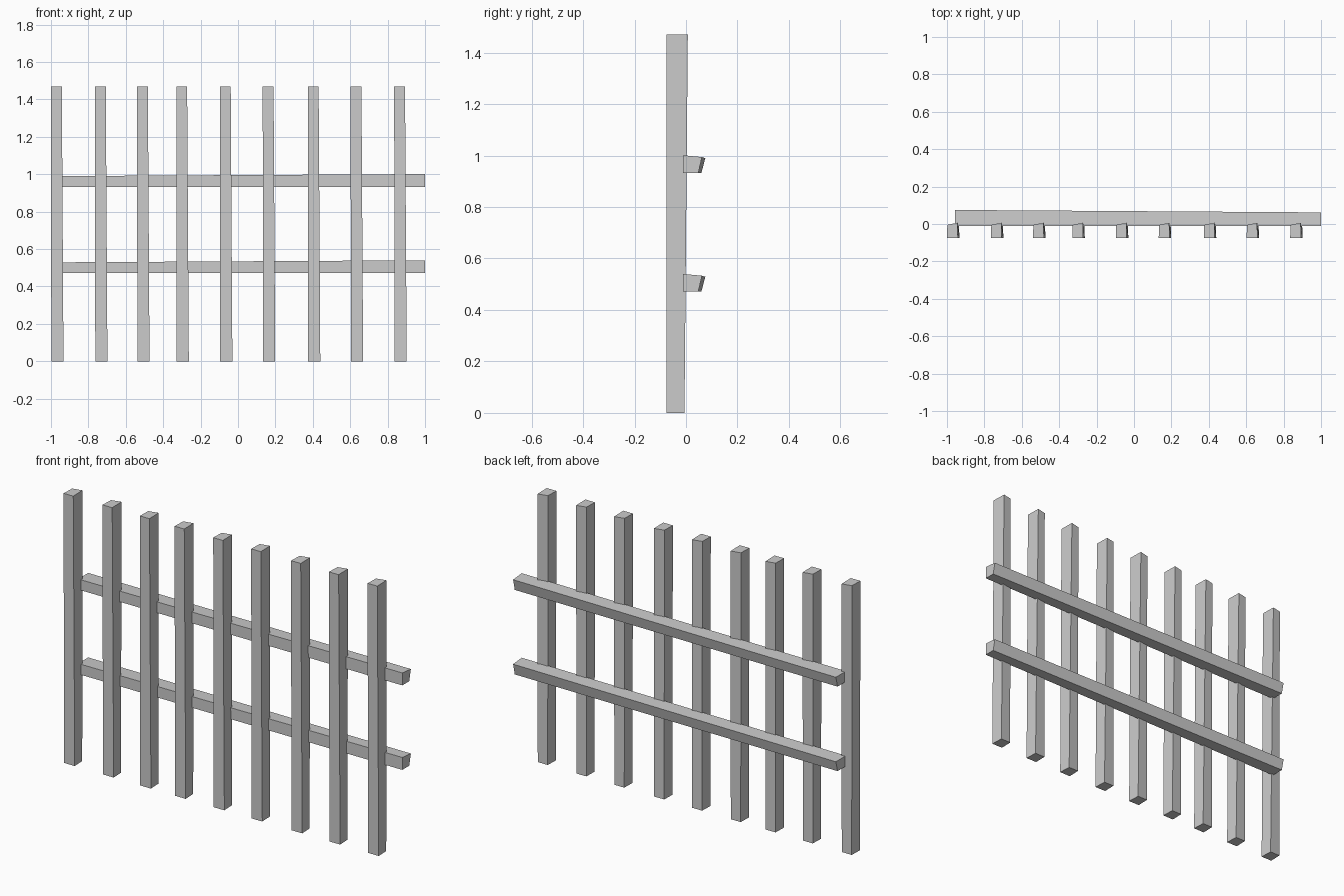
import bpy, bmesh

if "Cube" in bpy.data.objects:
    bpy.data.objects.remove(bpy.data.objects["Cube"])


def beam(name, start, end):
    """Flat-faced four-sided beam between two matching corner loops."""
    bm = bmesh.new()
    a = [bm.verts.new(p) for p in start]
    b = [bm.verts.new(p) for p in end]
    bm.faces.new(a)
    bm.faces.new(b)
    for i in range(4):
        j = (i + 1) % 4
        bm.faces.new((a[i], a[j], b[j], b[i]))
    bmesh.ops.recalc_face_normals(bm, faces=bm.faces)
    mesh = bpy.data.meshes.new(name)
    bm.to_mesh(mesh)
    bm.free()
    obj = bpy.data.objects.new(name, mesh)
    bpy.context.collection.objects.link(obj)
    return obj


# Upright pickets: slightly skewed section, a little wider at the foot
HEIGHT = 1.47
foot = [(0.002, -0.075), (0.067, -0.075), (0.064, -0.006), (0.004, -0.006)]
head = [(0.0, -0.075), (0.058, -0.075), (0.056, 0.007), (0.002, -0.005)]
lefts = [-1.0, -0.765, -0.54, -0.33, -0.097, 0.132, 0.373, 0.602, 0.835]
for n, x in enumerate(lefts, 1):
    beam(f"picket_{n}",
         [(x + u, v, 0) for u, v in foot],
         [(x + u, v, HEIGHT) for u, v in head])

# Horizontal rails on the back, with rough leaning back faces
left_end = [(-0.012, 0.0), (0.06, 0.0), (0.075, 0.057), (-0.012, 0.057)]
right_end = [(-0.012, 0.0), (0.048, 0.0), (0.062, 0.061), (-0.012, 0.068)]
for name, z in (("lower_rail", 0.472), ("upper_rail", 0.933)):
    beam(name,
         [(-0.957, y, z + h) for y, h in left_end],
         [(1.0, y, z + h) for y, h in right_end])
